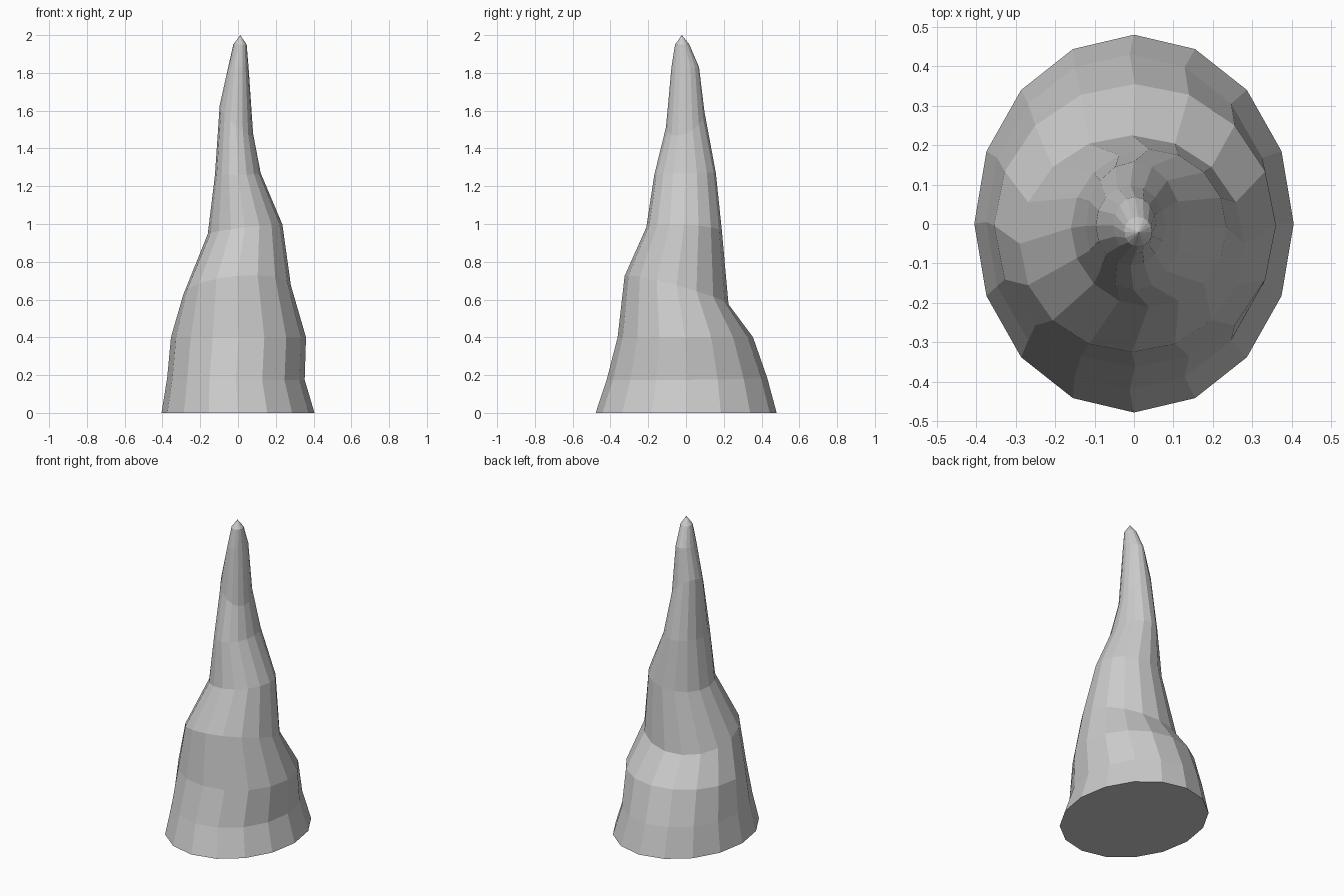
import bpy, bmesh, math

if "Cube" in bpy.data.objects:
    bpy.data.objects.remove(bpy.data.objects["Cube"])

SIDES = 16
# Each ring: (x left, x right, y front, y back, z left, z right, z front, z back)
RINGS = [
    (-0.405, 0.405, -0.478, 0.480, 0.00, 0.00, 0.00, 0.00),
    (-0.375, 0.353, -0.420, 0.430, 0.18, 0.17, 0.18, 0.19),
    (-0.355, 0.360, -0.362, 0.355, 0.40, 0.40, 0.40, 0.40),
    (-0.290, 0.280, -0.325, 0.225, 0.63, 0.68, 0.72, 0.57),
    (-0.160, 0.235, -0.210, 0.190, 0.95, 1.00, 0.98, 0.96),
    (-0.122, 0.120, -0.168, 0.158, 1.26, 1.27, 1.26, 1.27),
    (-0.097, 0.080, -0.106, 0.098, 1.63, 1.48, 1.51, 1.59),
    (-0.052, 0.056, -0.077, 0.069, 1.83, 1.83, 1.83, 1.83),
    (-0.025, 0.046, -0.058, 0.018, 1.95, 1.95, 1.95, 1.95),
]
TIP = (0.012, -0.022, 2.0)

bm = bmesh.new()


def ring(xl, xr, yf, yb, zl, zr, zf, zb):
    """Oval ring, tilted to meet the four silhouette heights."""
    verts = []
    zc = (zl + zr + zf + zb) / 4
    for i in range(SIDES):
        a = 2 * math.pi * i / SIDES
        c, s = math.cos(a), math.sin(a)
        x = (xl + xr) / 2 + c * (xr - xl) / 2
        y = (yf + yb) / 2 + s * (yb - yf) / 2
        z = zc + c * (zr - zl) / 2 + s * (zb - zf) / 2
        verts.append(bm.verts.new((x, y, z)))
    return verts


# Horn: rings skinned together, closed base, pointed tip
rows = [ring(*r) for r in RINGS]
for lo, hi in zip(rows, rows[1:]):
    for i in range(SIDES):
        j = (i + 1) % SIDES
        bm.faces.new((lo[i], lo[j], hi[j], hi[i]))
bm.faces.new(rows[0][::-1])
tip = bm.verts.new(TIP)
for i in range(SIDES):
    bm.faces.new((rows[-1][i], rows[-1][(i + 1) % SIDES], tip))
bmesh.ops.recalc_face_normals(bm, faces=bm.faces)

mesh = bpy.data.meshes.new("horn")
bm.to_mesh(mesh)
bm.free()
horn = bpy.data.objects.new("horn", mesh)
bpy.context.collection.objects.link(horn)

mat = bpy.data.materials.new("light grey")
mat.diffuse_color = (0.6, 0.6, 0.6, 1)
mat.use_nodes = True
mat.node_tree.nodes["Principled BSDF"].inputs["Base Color"].default_value = mat.diffuse_color
mesh.materials.append(mat)
